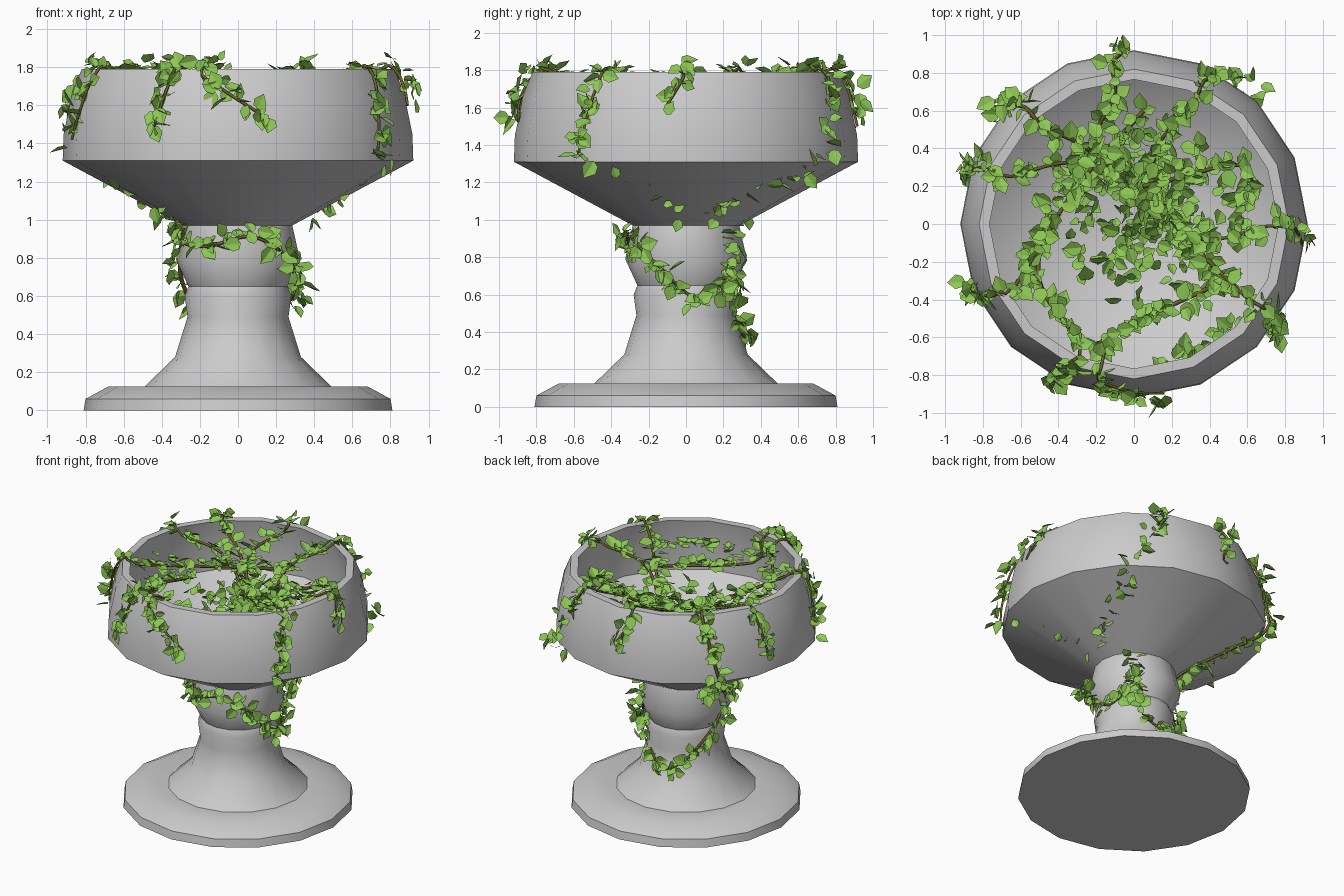
import bpy, bmesh, math, random
from mathutils import Vector, Matrix

if "Cube" in bpy.data.objects:
    bpy.data.objects.remove(bpy.data.objects["Cube"])

random.seed(7)
SIDES = 16


def material(name, rgb):
    m = bpy.data.materials.new(name)
    m.diffuse_color = (*rgb, 1)
    m.use_nodes = True
    m.node_tree.nodes["Principled BSDF"].inputs["Base Color"].default_value = m.diffuse_color
    return m


leaf_mat = material("leaf_green", (0.27, 0.58, 0.09))
stem_mat = material("stem_olive", (0.13, 0.12, 0.02))

# Urn profile (radius, height): foot, stem, bowl outside, then bowl inside
outside = [(0.81, 0), (0.80, 0.06), (0.68, 0.125), (0.49, 0.125), (0.33, 0.28),
           (0.265, 0.49), (0.28, 0.6), (0.26, 0.65), (0.325, 0.79),
           (0.285, 0.97), (0.92, 1.31), (0.915, 1.45), (0.87, 1.67), (0.82, 1.79)]
inside = [(0.765, 1.79), (0.80, 1.62), (0.80, 1.40), (0.62, 1.25), (0.28, 1.12)]


def polar(r, az, z):
    a = math.radians(az)
    return Vector((r * math.cos(a), r * math.sin(a), z))


def lathe(name, profile):
    bm = bmesh.new()
    rings = [[bm.verts.new(polar(r, 360 * i / SIDES, z)) for i in range(SIDES)]
             for r, z in profile]
    for a, b in zip(rings, rings[1:]):
        for i in range(SIDES):
            j = (i + 1) % SIDES
            bm.faces.new((a[i], a[j], b[j], b[i]))
    bm.faces.new(rings[0][::-1])
    bm.faces.new(rings[-1])
    bmesh.ops.recalc_face_normals(bm, faces=bm.faces)
    me = bpy.data.meshes.new(name)
    bm.to_mesh(me)
    bm.free()
    ob = bpy.data.objects.new(name, me)
    bpy.context.collection.objects.link(ob)
    bpy.context.view_layer.objects.active = ob
    ob.select_set(True)
    bpy.ops.object.shade_smooth_by_angle(angle=math.radians(40))
    ob.select_set(False)


lathe("urn", outside + inside)


def on(az, z):
    """Point just outside the urn at an angle (degrees) and height."""
    r = outside[-1][0]
    for (r0, z0), (r1, z1) in zip(outside, outside[1:]):
        if z0 <= z <= z1 and z1 > z0:
            r = r0 + (r1 - r0) * (z - z0) / (z1 - z0)
    return polar(r + 0.012, az, z)


def smooth_path(p, step=0.04):
    """Catmull-Rom curve through the points."""
    p = [2 * p[0] - p[1]] + p + [2 * p[-1] - p[-2]]
    out = []
    for a, b, c, d in zip(p, p[1:], p[2:], p[3:]):
        n = max(2, int((c - b).length / step))
        for k in range(n):
            t = k / n
            out.append(0.5 * (2 * b + (c - a) * t + (2 * a - 5 * b + 4 * c - d) * t * t
                              + (3 * b - a - 3 * c + d) * t ** 3))
    return out + [p[-2]]


def hang(az0, az1, z0, z1, n=4):
    """Evenly spaced points down the outside of the urn."""
    return [on(az0 + (az1 - az0) * k / n, z0 + (z1 - z0) * k / n) for k in range(n + 1)]


def wind(az0, step, heights):
    """Points around the stem, one height per angular step."""
    return [on(az0 + step * k, z) for k, z in enumerate(heights)]


def rim_vine(mid, az, az_end, z_end, start=None):
    """Vine from inside the bowl, over the rim, then down the outside."""
    first = Vector((*start, 1.55)) if start else Vector((0.1, 0.1, 1.2))
    return ([first, Vector((*mid, 1.63)), polar(0.70, az, 1.76), polar(0.79, az, 1.81)]
            + hang(az, az_end, 1.76, z_end))


back_left = rim_vine((-0.25, 0.4), 133, 142, 1.15)
vines = [
    rim_vine((-0.3, 0.2), 207, 200, 1.42, (0.05, 0.6)),
    rim_vine((0.42, -0.22), -33, -38, 1.36),
    rim_vine((-0.15, -0.6), 257, 280, 1.53, (0.48, -0.3)),
    rim_vine((-0.5, -0.3), 246, 241, 1.47, (-0.45, 0.1)),
    rim_vine((-0.3, 0.32), 159, 164, 1.42),
    rim_vine((0.12, 0.4), 64, 61, 1.66),
    rim_vine((0.37, -0.08), -1, -7, 1.6),
    rim_vine((-0.2, 0.4), 98, 93, 1.5),
    back_left + wind(150, 45, [0.98, 0.89, 0.86, 0.91, 0.77, 0.58, 0.8]),
    wind(200, -27, [0.95, 0.72, 0.55, 0.42, 0.36, 0.46]),
    [Vector((0.05, 0.2, 1.5)), Vector((0.6, 0.3, 1.66)), Vector((0.5, -0.1, 1.35))],
]
# Leaf trails whose stems are buried in the bowl, with leaves per unit
trails = [(hang(61, 44, 1.66, 1.2), 30), (hang(44, 20, 1.2, 1.0), 34),
          (hang(-38, 0, 1.36, 0.98), 14), (hang(200, 205, 1.22, 0.95), 22),
          (hang(62, 45, 0.46, 0.95), 55),
          ([polar(0.75, a, 1.6) for a in range(-82, -40, 10)], 45)]

# Ivy stems
cu = bpy.data.curves.new("ivy_stems", 'CURVE')
cu.dimensions = '3D'
cu.bevel_depth = 0.011
cu.bevel_resolution = 1
cu.use_fill_caps = True
cu.materials.append(stem_mat)
paths = [smooth_path(v) for v in vines]
for path in paths:
    sp = cu.splines.new('POLY')
    sp.points.add(len(path) - 1)
    for i, q in enumerate(path):
        sp.points[i].co = (*q, 1)
        sp.points[i].radius = 1.15 - 0.5 * i / len(path)
bpy.context.collection.objects.link(bpy.data.objects.new("ivy_stems", cu))

# Ivy leaves: pointed blades folded along the midrib
leaf = bmesh.new()
HALF = [(0.30, 0.15), (0.40, 0.52)]


def rand_dir():
    return Vector([random.gauss(0, 1) for _ in range(3)]).normalized()


def add_leaf(pos, normal):
    n = normal.normalized()
    y = rand_dir()
    y = (y - n * y.dot(n)).normalized()
    m = Matrix((y.cross(n), y, n)).transposed() * random.uniform(0.06, 0.11)
    base, tip = [leaf.verts.new(pos + m @ Vector((0, t, 0))) for t in (0, 1)]
    for s in (1, -1):
        side = [leaf.verts.new(pos + m @ Vector((s * x, t, 0.10))) for x, t in HALF]
        f = [base, *side, tip]
        leaf.faces.new(f if s > 0 else f[::-1])


def leaves_along(path, density):
    for a, b in zip(path, path[1:]):
        want = (b - a).length * density
        for _ in range(int(want) + (random.random() < want % 1)):
            p = a.lerp(b, random.random())
            flat = Vector((p.x, p.y, 0))
            outer = flat.length > 0.77 or p.z < 1.1
            push = flat.normalized() if outer else Vector((0, 0, 1))
            n = push * 0.8 + Vector((0, 0, 0.5)) + rand_dir() * 0.9
            add_leaf(p + rand_dir() * random.uniform(0.01, 0.05) + push * 0.02, n)


for path in paths:
    leaves_along(path, 50)
for pts, density in trails:
    leaves_along(smooth_path(pts), density)
# Dense heap in the middle of the bowl
for _ in range(300):
    x, y = random.gauss(0.06, 0.22), random.gauss(0.06, 0.24)
    r = math.hypot(x, y)
    z = 1.18 + random.uniform(0, 0.4) * math.exp(-3 * r * r) + 0.2 * r
    if r < 0.6:
        add_leaf(Vector((x, y, z)), Vector((0, 0, 0.9)) + rand_dir())

me = bpy.data.meshes.new("ivy_leaves")
leaf.to_mesh(me)
leaf.free()
me.materials.append(leaf_mat)
bpy.context.collection.objects.link(bpy.data.objects.new("ivy_leaves", me))
